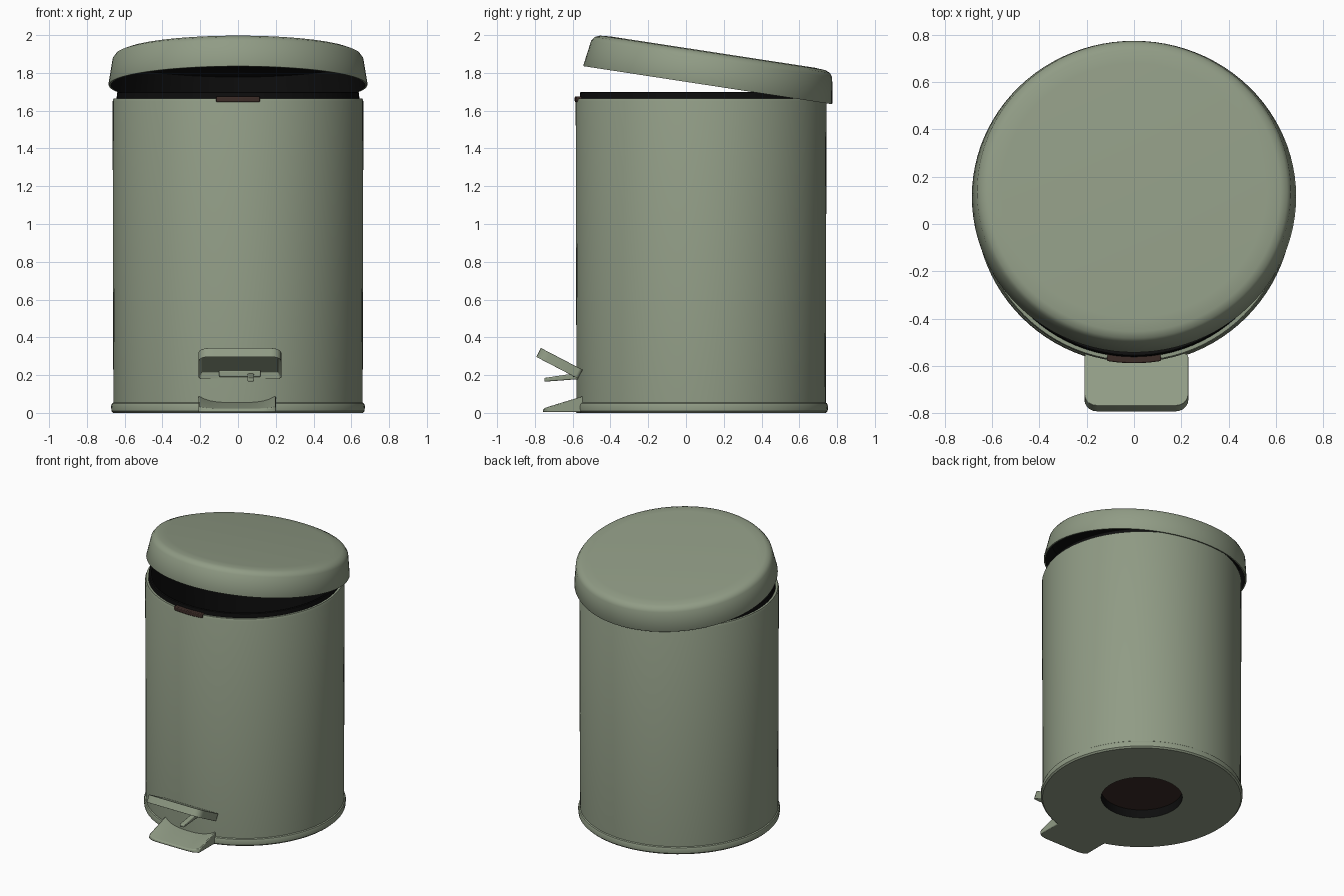
import bpy, bmesh, math
from mathutils import Matrix

cube = bpy.data.objects.get("Cube")
if cube:
    bpy.data.objects.remove(cube, do_unlink=True)


def material(name, rgb):
    m = bpy.data.materials.new(name)
    m.use_nodes = True
    m.diffuse_color = (*rgb, 1)
    m.node_tree.nodes["Principled BSDF"].inputs["Base Color"].default_value = (*rgb, 1)
    return m


GREEN, BLACK, BROWN = 0, 1, 2
MATS = [material("sage green", (0.28, 0.33, 0.235)),
        material("black", (0.004, 0.004, 0.004)),
        material("dark brown", (0.045, 0.025, 0.02))]


def finish(name, bm, matrix=Matrix(), angle=35):
    """Turn a bmesh into a smooth-shaded object."""
    bmesh.ops.remove_doubles(bm, verts=bm.verts, dist=0.0001)
    bmesh.ops.recalc_face_normals(bm, faces=bm.faces)
    mesh = bpy.data.meshes.new(name)
    bm.to_mesh(mesh)
    bm.free()
    for m in MATS:
        mesh.materials.append(m)
    ob = bpy.data.objects.new(name, mesh)
    bpy.context.collection.objects.link(ob)
    ob.matrix_world = matrix
    bpy.ops.object.select_all(action='DESELECT')
    ob.select_set(True)
    bpy.context.view_layer.objects.active = ob
    bpy.ops.object.shade_smooth_by_angle(angle=math.radians(angle))
    return ob


def lathe(name, profile, matrix, steps=96):
    """Spin (radius, height, colour of the next band) points around z."""
    bm = bmesh.new()
    rings = []
    for r, z, _ in profile:
        rings.append([bm.verts.new((r * math.cos(a), r * math.sin(a), z))
                      for a in (2 * math.pi * i / steps for i in range(steps))])
    for k, (lower, upper) in enumerate(zip(rings, rings[1:])):
        for i in range(steps):
            j = (i + 1) % steps
            f = bm.faces.new((lower[i], lower[j], upper[j], upper[i]))
            f.material_index = profile[k][2]
    return finish(name, bm, matrix)


def loft(name, sections, colour, bevel=0.008):
    """Skin a row of matching closed sections and soften the edges."""
    bm = bmesh.new()
    rows = [[bm.verts.new(p) for p in s] for s in sections]
    n = len(rows[0])
    for a, b in zip(rows, rows[1:]):
        for i in range(n):
            bm.faces.new((a[i], a[(i + 1) % n], b[(i + 1) % n], b[i]))
    bm.faces.new(rows[0])
    bm.faces.new(rows[-1])
    for f in bm.faces:
        f.material_index = colour
    ob = finish(name, bm)
    mod = ob.modifiers.new("soft edges", 'BEVEL')
    mod.width, mod.segments = bevel, 2
    return ob


CENTRE = 0.08   # y of the bin's axis

# Bin body with recessed base, foot ring and black inner bucket
lathe("bin_body", [
    (0, 0.06, BROWN), (0.27, 0.06, BLACK), (0.27, 0, GREEN),
    (0.66, 0, GREEN), (0.67, 0.01, GREEN), (0.672, 0.035, GREEN),
    (0.667, 0.05, GREEN), (0.66, 0.055, GREEN), (0.664, 1.65, GREEN),
    (0.658, 1.665, GREEN), (0.643, 1.665, BLACK), (0.64, 1.695, BLACK),
    (0.635, 1.70, BLACK), (0.622, 1.695, BLACK), (0.6, 0.1, BLACK), (0, 0.1, BLACK),
], Matrix.Translation((0, CENTRE, 0)))

# Tilted, half-open hollow lid
lid_pose = (Matrix.Translation((0, 0.115, 1.735)) @ Matrix.Rotation(math.radians(-8.7), 4, 'X')
            @ Matrix.Diagonal((1, 0.972, 1, 1)))
lathe("lid", [
    (0, 0.177, GREEN), (0.56, 0.177, GREEN), (0.62, 0.173, GREEN),
    (0.648, 0.162, GREEN), (0.664, 0.14, GREEN), (0.686, 0.005, GREEN),
    (0.684, 0, GREEN), (0.674, 0, BLACK), (0.65, 0.14, BLACK),
    (0.62, 0.155, BLACK), (0, 0.16, BLACK),
], lid_pose)

# Curved catch on the front of the rim
sections = []
for i in range(9):
    a = math.radians(-10 + 2.5 * i)
    sections.append([(r * math.sin(a), CENTRE - r * math.cos(a), z)
                     for r, z in ((0.63, 1.645), (0.669, 1.645), (0.669, 1.675), (0.63, 1.675))])
loft("front_catch", sections, BROWN, 0.005)

# Fixed foot: a wedge with a dished top
sections = []
for i in range(13):
    t = i / 6 - 1
    x, rise, front = -0.005 + 0.205 * t, 0.03 * t ** 4, -0.76 + 0.025 * t ** 8
    sections.append([(x, front, 0.004), (x, front + 0.005, 0.022 + rise * 0.3),
                     (x, -0.55, 0.06 + rise), (x, -0.5, 0.06 + rise), (x, -0.5, 0.004)])
loft("base_foot", sections, GREEN, 0.006)

# Pedal: rounded plate, hollowed underneath
bm = bmesh.new()
outline = []
half_w, half_l = 0.22, 0.125
for sx, sy, start, rad in ((1, 1, 0, 0.02), (-1, 1, 90, 0.02), (-1, -1, 180, 0.055), (1, -1, 270, 0.055)):
    for k in range(6):
        a = math.radians(start + 18 * k)
        outline.append(bm.verts.new((sx * (half_w - rad) + rad * math.cos(a),
                                     sy * (half_l - rad) + rad * math.sin(a), -0.027)))
under = bm.faces.new(outline)
top = bmesh.ops.extrude_face_region(bm, geom=[under], use_keep_orig=True)
bmesh.ops.translate(bm, vec=(0, 0, 0.054), verts=[v for v in top["geom"] if isinstance(v, bmesh.types.BMVert)])
bmesh.ops.inset_region(bm, faces=[under], thickness=0.018)
bmesh.ops.translate(bm, vec=(0, 0, 0.03), verts=under.verts)
pedal = finish("pedal", bm, Matrix.Translation((0.01, -0.67, 0.262)) @ Matrix.Rotation(math.radians(-27.5), 4, 'X'))
mod = pedal.modifiers.new("soft edges", 'BEVEL')
mod.width, mod.segments = 0.008, 2

# Thin lever under the pedal
loft("pedal_lever", [[(x, -0.75, 0.165), (x, -0.75, 0.185), (x, -0.55, 0.215), (x, -0.55, 0.18)]
                     for x in (0.05, 0.085)], GREEN, 0.006)
# Stem joining the pedal to the body
loft("pedal_stem", [[(x, -0.6, 0.19), (x, -0.6, 0.225), (x, -0.55, 0.225), (x, -0.55, 0.19)]
                    for x in (-0.1, 0.12)], GREEN, 0.006)
